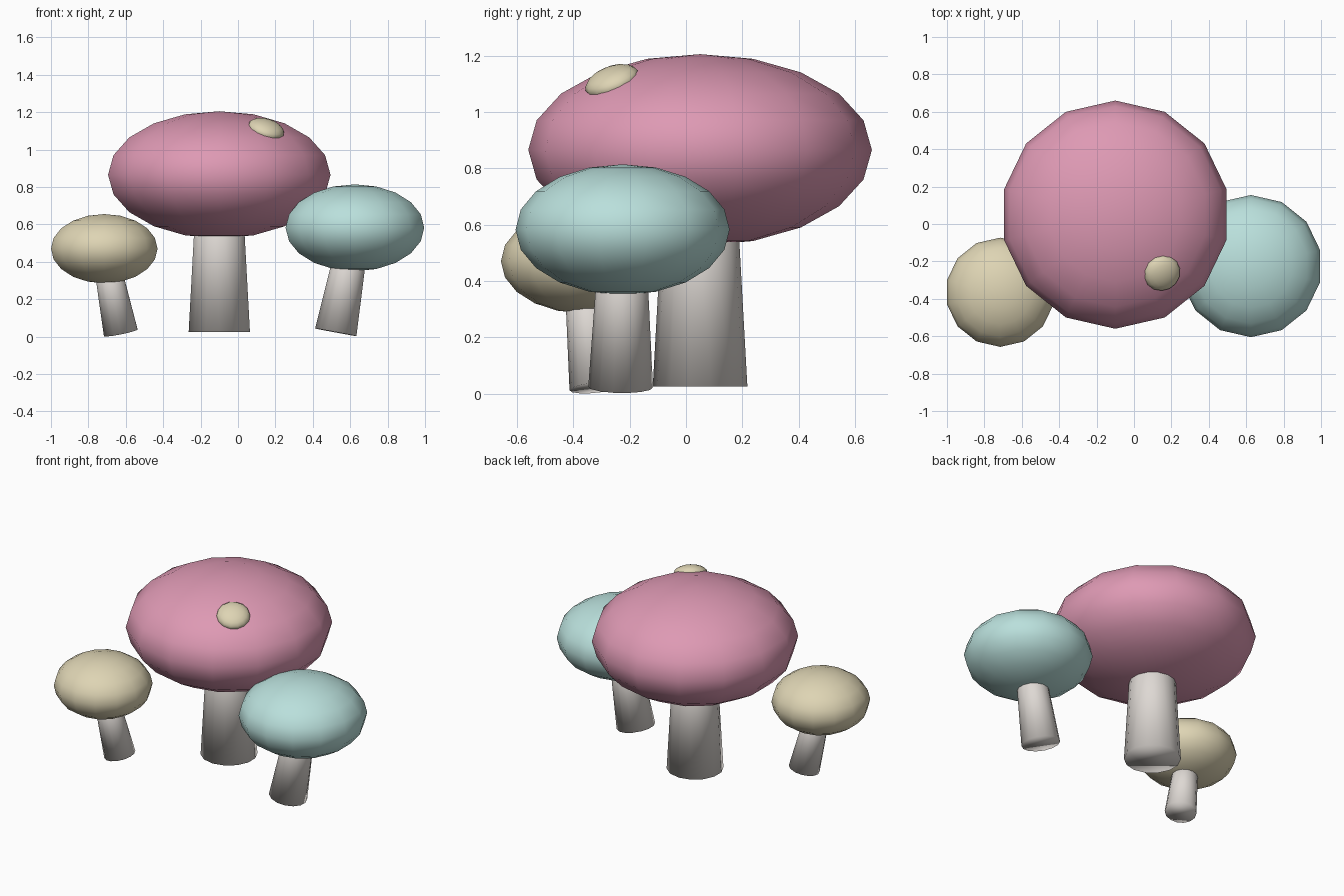
import bpy
import bmesh
from mathutils import Matrix, Vector

cube = bpy.data.objects.get("Cube")
if cube:
    bpy.data.objects.remove(cube, do_unlink=True)

SIDES = 14


def make_material(name, rgb):
    mat = bpy.data.materials.new(name)
    mat.use_nodes = True
    color = (*rgb, 1)
    mat.diffuse_color = color
    mat.node_tree.nodes["Principled BSDF"].inputs["Base Color"].default_value = color
    return mat


def finish(name, bm, mat):
    for face in bm.faces:
        face.smooth = True
    mesh = bpy.data.meshes.new(name)
    bm.to_mesh(mesh)
    bm.free()
    mesh.materials.append(mat)
    obj = bpy.data.objects.new(name, mesh)
    bpy.context.collection.objects.link(obj)
    return obj


def aim(direction):
    """Rotation that turns the z axis towards a direction."""
    return Vector((0, 0, 1)).rotation_difference(Vector(direction)).to_matrix().to_4x4()


def cap(name, center, radius, half_height, mat, up=(0, 0, 1)):
    """Flattened low-poly sphere."""
    bm = bmesh.new()
    place = Matrix.Translation(center) @ aim(up) @ Matrix.Diagonal((radius, radius, half_height, 1))
    bmesh.ops.create_uvsphere(bm, u_segments=SIDES, v_segments=10, radius=1, matrix=place)
    return finish(name, bm, mat)


def stem(name, base, top, base_radius, top_radius, mat):
    """Tapered cylinder leaning from its base to the middle of its cap."""
    base, top = Vector(base), Vector(top)
    bm = bmesh.new()
    bmesh.ops.create_cone(bm, cap_ends=True, segments=SIDES, radius1=base_radius,
                          radius2=top_radius, depth=(top - base).length,
                          matrix=Matrix.Translation((base + top) / 2) @ aim(top - base))
    return finish(name, bm, mat)


pink = make_material("pink", (0.73, 0.32, 0.455))
teal = make_material("pale_teal", (0.49, 0.745, 0.715))
beige = make_material("beige", (0.73, 0.66, 0.455))
grey = make_material("warm_grey", (0.73, 0.69, 0.655))

# Large mushroom
cap("large_cap", (-0.1, 0.05, 0.865), 0.61, 0.34, pink)
stem("large_stem", (-0.1, 0.05, 0.025), (-0.1, 0.05, 0.85), 0.168, 0.122, grey)

# Spot set into the large cap
cap("cap_spot", (0.15, -0.262, 1.108), 0.1, 0.05, beige, up=(0.27, -0.336, 0.9))

# Medium mushroom on the left
cap("medium_cap", (0.625, -0.225, 0.582), 0.38, 0.232, teal)
stem("medium_stem", (0.523, -0.232, 0.023), (0.625, -0.225, 0.57), 0.115, 0.081, grey)

# Small mushroom on the right
cap("small_cap", (-0.715, -0.365, 0.47), 0.292, 0.185, beige)
stem("small_stem", (-0.627, -0.32, 0.021), (-0.715, -0.365, 0.46), 0.094, 0.068, grey)
